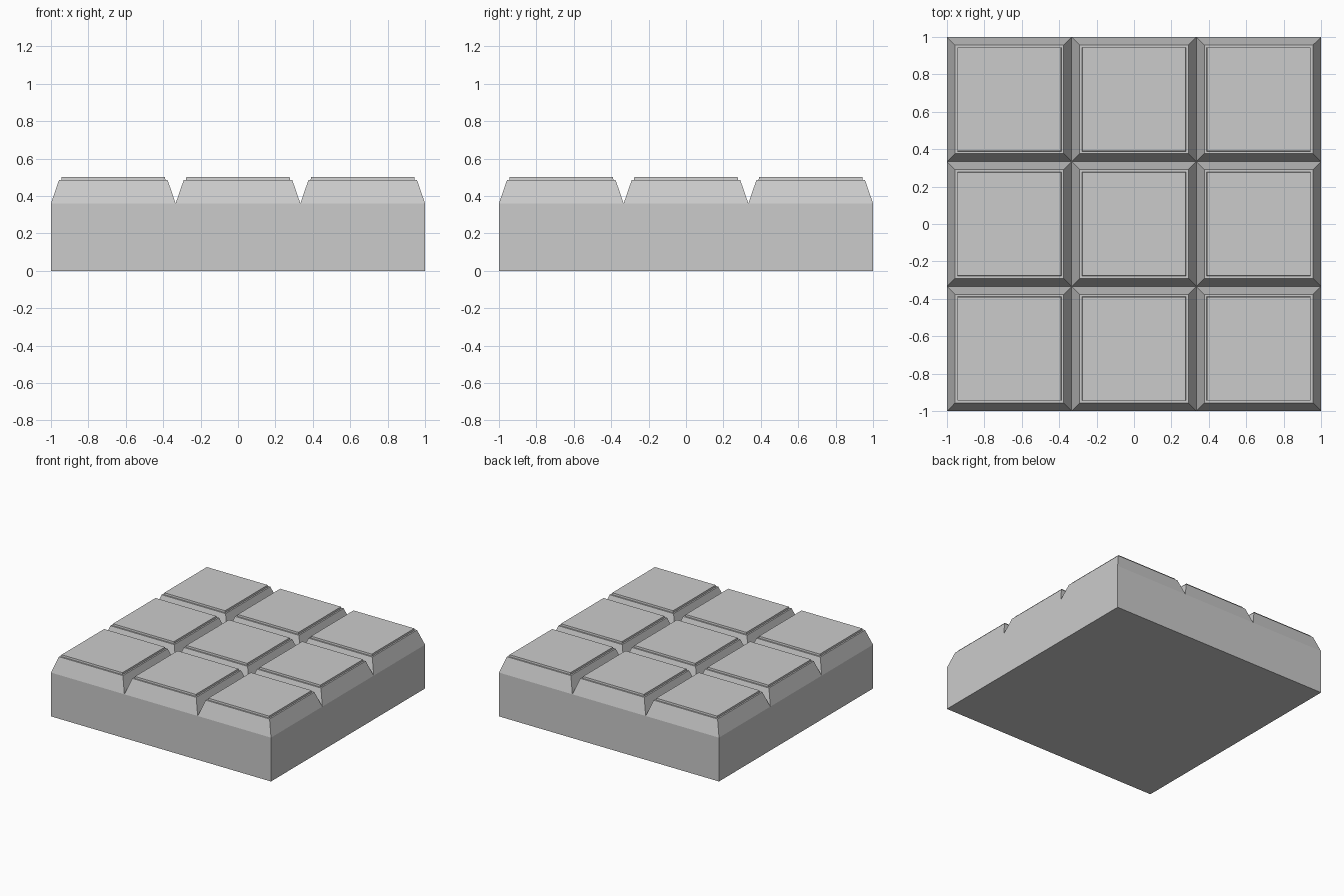
import bpy, bmesh

if "Cube" in bpy.data.objects:
    bpy.data.objects.remove(bpy.data.objects["Cube"])

BASE_H = 0.36
bm = bmesh.new()

# 3 x 3 layout of the squares at groove depth
bmesh.ops.create_grid(bm, x_segments=3, y_segments=3, size=1.0)
for v in bm.verts:
    v.co.z = BASE_H
tiles = list(bm.faces)
rim = [e for e in bm.edges if e.is_boundary]

# Solid base block: walls down from the rim, then the floor
walls = bmesh.ops.extrude_edge_only(bm, edges=rim)["geom"]
for v in (g for g in walls if isinstance(g, bmesh.types.BMVert)):
    v.co.z = 0.0
floor = [e for e in bm.edges if all(v.co.z < 1e-5 for v in e.verts)]
bmesh.ops.contextual_create(bm, geom=floor)
bmesh.ops.recalc_face_normals(bm, faces=bm.faces)

# Raised squares: sloped sides, a narrow ledge, then a small step to the flat top
for inset, rise in ((0.043, 0.125), (0.012, 0.0), (0.002, 0.015)):
    bmesh.ops.inset_individual(bm, faces=tiles, thickness=inset, depth=rise,
                               use_even_offset=True)

mesh = bpy.data.meshes.new("segmented_slab")
bm.to_mesh(mesh)
bm.free()
bpy.context.collection.objects.link(bpy.data.objects.new("segmented_slab", mesh))
